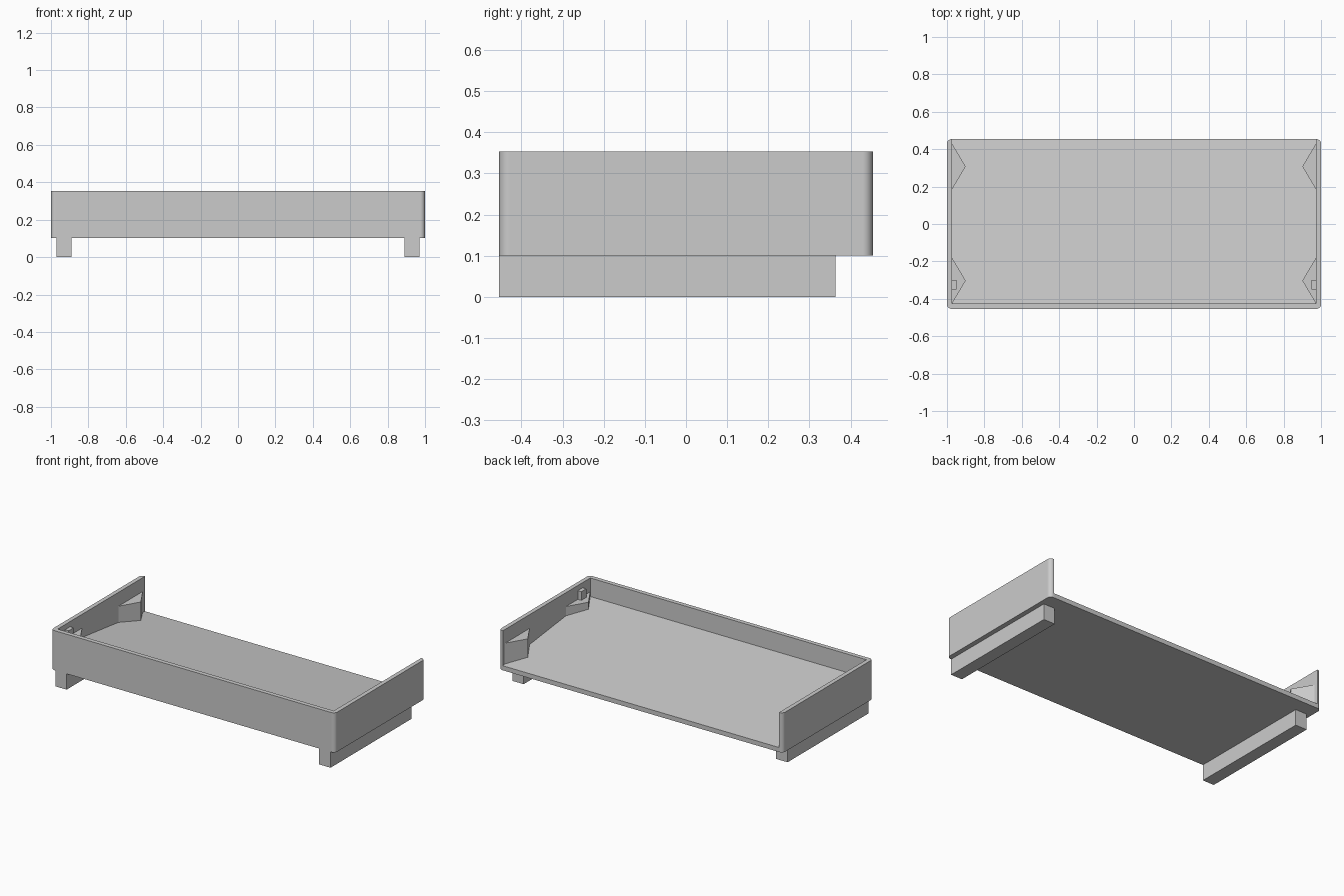
import bpy, bmesh
from math import sin, cos, radians

cube = bpy.data.objects.get("Cube")
if cube:
    bpy.data.objects.remove(cube, do_unlink=True)

grey = bpy.data.materials.new("plain grey")
grey.use_nodes = True
COLOUR = (0.6, 0.6, 0.6, 1)
grey.diffuse_color = COLOUR
grey.node_tree.nodes["Principled BSDF"].inputs["Base Color"].default_value = COLOUR

X, Y = 1.0, 0.454           # outer half sizes
XI, YI = 0.973, -0.426      # inner wall faces
BASE, TOP, R = 0.101, 0.353, 0.025


def prism(name, outline, lo, hi, axis="z"):
    """Extrude an (x, y) outline along z, or a (y, z) outline along x."""
    def place(p, h):
        return (p[0], p[1], h) if axis == "z" else (h, p[0], p[1])
    bm = bmesh.new()
    low = [bm.verts.new(place(p, lo)) for p in outline]
    high = [bm.verts.new(place(p, hi)) for p in outline]
    bm.faces.new(low)
    bm.faces.new(high)
    for i in range(len(outline)):
        bm.faces.new([low[i - 1], low[i], high[i], high[i - 1]])
    bmesh.ops.recalc_face_normals(bm, faces=bm.faces)
    mesh = bpy.data.meshes.new(name)
    bm.to_mesh(mesh)
    bm.free()
    mesh.materials.append(grey)
    obj = bpy.data.objects.new(name, mesh)
    bpy.context.collection.objects.link(obj)
    return obj


def corner(sx, sy, start, steps=8):
    """Rounded outer corner, running counter-clockwise."""
    angles = [radians(start + 90 * i / steps) for i in range(steps + 1)]
    return [(sx * (X - R) + R * cos(a), sy * (Y - R) + R * sin(a)) for a in angles]


# Three-sided wall, open at the back, with rounded outer corners
outer = corner(-1, 1, 90) + corner(-1, -1, 180) + corner(1, -1, 270) + corner(1, 1, 0)
inner = [(XI, Y), (XI, YI), (-XI, YI), (-XI, Y)]
wall = prism("tray_wall", outer + inner, BASE, TOP)
bpy.ops.object.select_all(action="DESELECT")
wall.select_set(True)
bpy.context.view_layer.objects.active = wall
bpy.ops.object.shade_smooth_by_angle(angle=radians(30))
wall.modifiers.new("flat_sides", "WEIGHTED_NORMAL").keep_sharp = True

# Solid floor that slopes down towards the back
prism("sloped_floor", [(YI, BASE), (Y, BASE), (Y, 0.13), (YI, 0.235)], -XI, XI, axis="x")

for side, s in (("left", 1), ("right", -1)):
    # Long foot under each end
    prism(side + "_foot", [(s * 0.89, -Y), (s * 0.97, -Y), (s * 0.97, 0.363), (s * 0.89, 0.363)], 0, BASE)
    # Pointed supports inside each end wall
    for end, y0, y1 in (("front", YI, -0.18), ("back", 0.185, 0.43)):
        outline = [(s * XI, y0), (s * 0.9, (y0 + y1) / 2), (s * XI, y1)]
        prism(f"{side}_{end}_support", outline, 0.12, 0.265)
    # Small stop block above the front support
    prism(side + "_stop", [(s * XI, -0.35), (s * 0.948, -0.35), (s * 0.948, -0.30), (s * XI, -0.30)], 0.265, 0.32)
